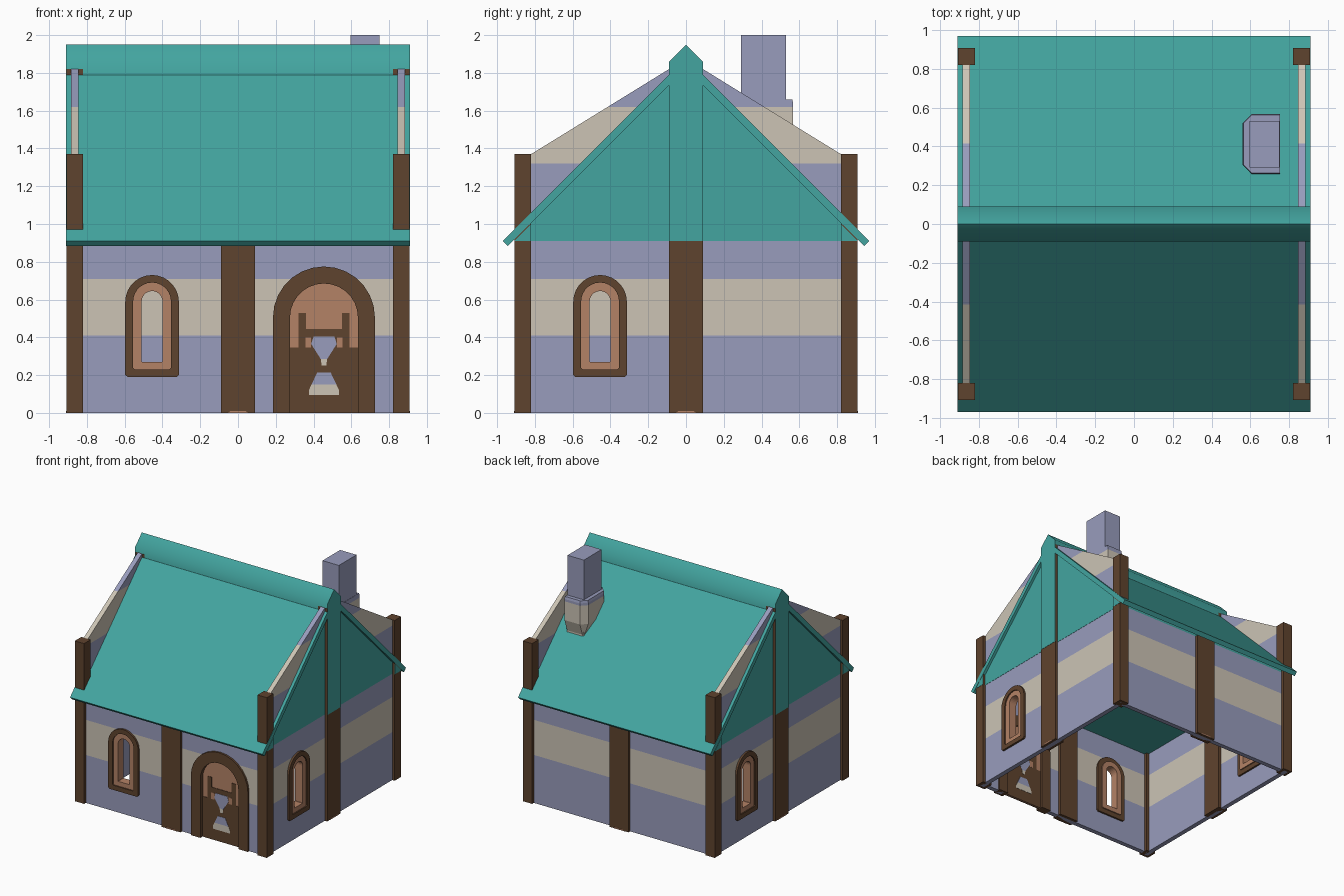
import bpy, bmesh, math
from mathutils import Matrix

if "Cube" in bpy.data.objects:
    bpy.data.objects.remove(bpy.data.objects["Cube"])


def material(name, r, g, b):
    m = bpy.data.materials.new(name)
    m.diffuse_color = [((c / 255 + 0.055) / 1.055) ** 2.4 for c in (r, g, b)] + [1]
    m.use_nodes = True
    m.node_tree.nodes["Principled BSDF"].inputs["Base Color"].default_value = m.diffuse_color
    return m


LAV = material("lavender plaster", 152, 156, 188)
CREAM = material("cream plaster", 204, 196, 181)
TEAL = material("teal roof", 67, 165, 160)
BROWN = material("dark timber", 95, 67, 46)
CLAY = material("terracotta trim", 180, 130, 102)
FRONT, RIGHT, BACK, LEFT = 0, 90, 180, -90


def finish(name, bm, mats, rot=0):
    bmesh.ops.recalc_face_normals(bm, faces=bm.faces)
    bm.transform(Matrix.Rotation(math.radians(rot), 4, 'Z'))
    me = bpy.data.meshes.new(name)
    bm.to_mesh(me)
    bm.free()
    for m in mats:
        me.materials.append(m)
    ob = bpy.data.objects.new(name, me)
    bpy.context.collection.objects.link(ob)
    return ob


def prism(name, pts, d0, d1, mat, rot=0):
    """Profile of (u, z) points, pushed outward from depth d0 to d1 on one side."""
    bm = bmesh.new()
    a = [bm.verts.new((u, -d0, z)) for u, z in pts]
    b = [bm.verts.new((u, -d1, z)) for u, z in pts]
    bm.faces.new(a)
    bm.faces.new(b)
    for i in range(len(pts)):
        j = (i + 1) % len(pts)
        bm.faces.new((a[i], a[j], b[j], b[i]))
    return finish(name, bm, [mat], rot)


def ring(name, outer, inner, d0, d1, mat, rot=0):
    """Frame between two outlines that have the same number of points."""
    bm = bmesh.new()
    loops = [[bm.verts.new((u, -d, z)) for u, z in pts]
             for pts, d in ((outer, d0), (outer, d1), (inner, d1), (inner, d0))]
    n = len(outer)
    for k in range(4):
        p, q = loops[k], loops[(k + 1) % 4]
        for i in range(n):
            j = (i + 1) % n
            bm.faces.new((p[i], p[j], q[j], q[i]))
    return finish(name, bm, [mat], rot)


def arch(c, half, z0, top, chamfer=0, n=14):
    zc = top - half
    curve = [(c + half * math.cos(math.pi * i / n), zc + half * math.sin(math.pi * i / n))
             for i in range(n + 1)]
    if chamfer:
        return ([(c + half - chamfer, z0), (c + half, z0 + chamfer)] + curve
                + [(c - half, z0 + chamfer), (c - half + chamfer, z0)])
    return [(c + half, z0)] + curve + [(c - half, z0)]


def rect(u0, u1, z0, z1):
    return [(u0, z0), (u1, z0), (u1, z1), (u0, z1)]


def mirrored(half, c=0):
    return [(c + u, z) for u, z in half] + [(c - u, z) for u, z in reversed(half)]


def stripe(ob):
    """Cut horizontal bands and colour them by height."""
    ob.data.materials.clear()
    ob.data.materials.append(LAV)
    ob.data.materials.append(CREAM)
    bm = bmesh.new()
    bm.from_mesh(ob.data)
    for z in (0.41, 0.71, 1.32, 1.62):
        bmesh.ops.bisect_plane(bm, geom=bm.verts[:] + bm.edges[:] + bm.faces[:],
                               plane_co=(0, 0, z), plane_no=(0, 0, 1))
    for f in bm.faces:
        z = f.calc_center_median().z
        f.material_index = int(0.41 < z < 0.71 or 1.32 < z < 1.62)
    bm.to_mesh(ob.data)
    bm.free()


def cut(ob, profile, rot):
    cutter = prism("opening_cutter", profile, 0.7, 1.0, LAV, rot)
    cutter.hide_render = True
    mod = ob.modifiers.new("opening", 'BOOLEAN')
    mod.operation, mod.solver, mod.object = 'DIFFERENCE', 'EXACT', cutter
    dg = bpy.context.evaluated_depsgraph_get()
    me = bpy.data.meshes.new_from_object(ob.evaluated_get(dg))
    ob.modifiers.clear()
    ob.data = me
    bpy.data.objects.remove(cutter)


W, D = -0.455, 0.455          # window and door centres
T0, T1 = 0.845, 0.885         # wall thickness range
P0, P1 = 0.82, 0.908          # post depth range

# Walls: low front and back, tall sides with a sloped parapet
front = prism("front_wall", rect(-T0, T0, 0, 0.91), T0, T1, LAV, FRONT)
back = prism("back_wall", rect(-T0, T0, 0, 0.91), T0, T1, LAV, BACK)
gable = mirrored([(T1, 0), (T1, 1.33), (0.82, 1.37), (0.09, 1.82)])
right = prism("right_wall", gable, T0, T1, LAV, RIGHT)
left = prism("left_wall", gable, T0, T1, LAV, LEFT)
for wall, rot in ((front, FRONT), (right, RIGHT), (left, LEFT)):
    cut(wall, arch(W, 0.08, 0.25, 0.67), rot)
cut(front, arch(D, 0.21, -0.1, 0.715), FRONT)
for wall in (front, back, right, left):
    stripe(wall)

# Windows
for side, rot in (("front", FRONT), ("right", RIGHT), ("left", LEFT)):
    edge = arch(W, 0.142, 0.19, 0.73, 0.012)
    mid = arch(W, 0.1, 0.23, 0.69, 0.008)
    hole = arch(W, 0.055, 0.27, 0.645, 0.002)
    ring(side + "_window_frame", edge, mid, 0.83, 0.902, BROWN, rot)
    ring(side + "_window_lining", mid, hole, 0.82, 0.892, CLAY, rot)

# Door: arched frame, terracotta leaf, dark lower boards and painted hourglass
prism("door_frame", arch(D, 0.27, 0, 0.775) + arch(D, 0.18, 0, 0.685)[::-1], 0.83, 0.902, BROWN)
prism("door_leaf", arch(D, 0.18, 0, 0.685), 0.852, 0.868, CLAY)
prism("door_boards", mirrored([(0.18, 0), (0.18, 0.345), (0.135, 0.345), (0.135, 0.53),
                               (0.095, 0.53), (0.095, 0.445)], D), 0.85, 0.872, BROWN)
for s in (-1, 1):
    prism("door_notch", rect(D + s * 0.068, D + s * 0.098, 0.345, 0.4), 0.849, 0.873, CLAY)
for half, mat in (([(0.017, 0.285), (0.068, 0.365), (0.055, 0.405)], LAV),
                  ([(0.012, 0.25), (0.017, 0.285)], CREAM),
                  ([(0.066, 0.15), (0.035, 0.215)], LAV),
                  ([(0.08, 0.095), (0.08, 0.12), (0.066, 0.15)], CREAM)):
    prism("door_hourglass", mirrored(half, D), 0.848, 0.874, mat)

# Timber posts
for side, rot in (("front", FRONT), ("back", BACK)):
    prism(side + "_middle_post", rect(-0.09, 0.09, 0, 0.91), P0, P1, BROWN, rot)
for side, rot in (("right", RIGHT), ("left", LEFT)):
    prism(side + "_middle_post", rect(-0.091, 0.091, 0, 1.82), P0, P1, BROWN, rot)
    # teal facing on the post ends above the eaves
    prism(side + "_post_facing", rect(-0.091, 0.091, 0.91, 1.82), P1, 0.91, TEAL, rot)
    for s in (-1, 1):
        prism(side + "_corner_facing", [(s * 0.82, 0.91), (s * 0.91, 0.91), (s * 0.82, 1.0)],
              P1, 0.91, TEAL, rot)
for rot in (FRONT, RIGHT, BACK, LEFT):
    # worn terracotta chip at the foot of each middle post
    prism("post_foot_chip", [(-0.055, 0), (0.055, 0), (0.04, 0.01), (-0.04, 0.01)],
          P1, 0.91, CLAY, rot)
for s in (-1, 1):
    for rot in (FRONT, BACK):
        prism("corner_post", rect(s * P0, s * P1, 0, 1.37), P0, P1, BROWN, rot)

# Roof: attic block with gable faces, two slabs, ridge cap
prism("attic", mirrored([(0.885, 0.91), (0.885, 0.945), (0.01, 1.82)]), -0.887, 0.887, TEAL, RIGHT)
for s in (-1, 1):
    prism("roof_slab", [(0, 1.88), (s * 0.97, 0.91), (s * 0.943, 0.883), (0, 1.825)],
          -0.91, 0.91, TEAL, RIGHT)
cap = prism("ridge_cap", [(0, 1.95), (0.09, 1.86), (0.09, 1.74), (-0.09, 1.74), (-0.09, 1.86)],
            -0.91, 0.91, TEAL, RIGHT)
bpy.context.view_layer.objects.active = cap
cap.select_set(True)
bpy.ops.object.shade_smooth_by_angle(angle=math.radians(50))

# Chimney: plain stack and a chamfered collar that tapers into the roof
stack = prism("chimney_stack", rect(0.595, 0.75, 1.3, 2.0), -0.53, -0.292, LAV)
stripe(stack)
bm = bmesh.new()
rows = []
for z, g in ((1.27, 0.003), (1.36, 0.003), (1.46, 0.037), (1.64, 0.037), (1.66, 0.032)):
    x0, y0, y1, c = 0.597 - g, 0.295 - g, 0.53 + g, 0.01 + g
    rows.append([bm.verts.new((x, y, z)) for x, y in (
        (0.752, y0), (0.752, y1), (x0 + c, y1), (x0, y1 - c), (x0, y0 + c), (x0 + c, y0))])
for p, q in zip(rows, rows[1:]):
    for i in range(6):
        j = (i + 1) % 6
        bm.faces.new((p[i], p[j], q[j], q[i]))
bm.faces.new(rows[0])
bm.faces.new(rows[-1])
stripe(finish("chimney_collar", bm, [LAV]))
